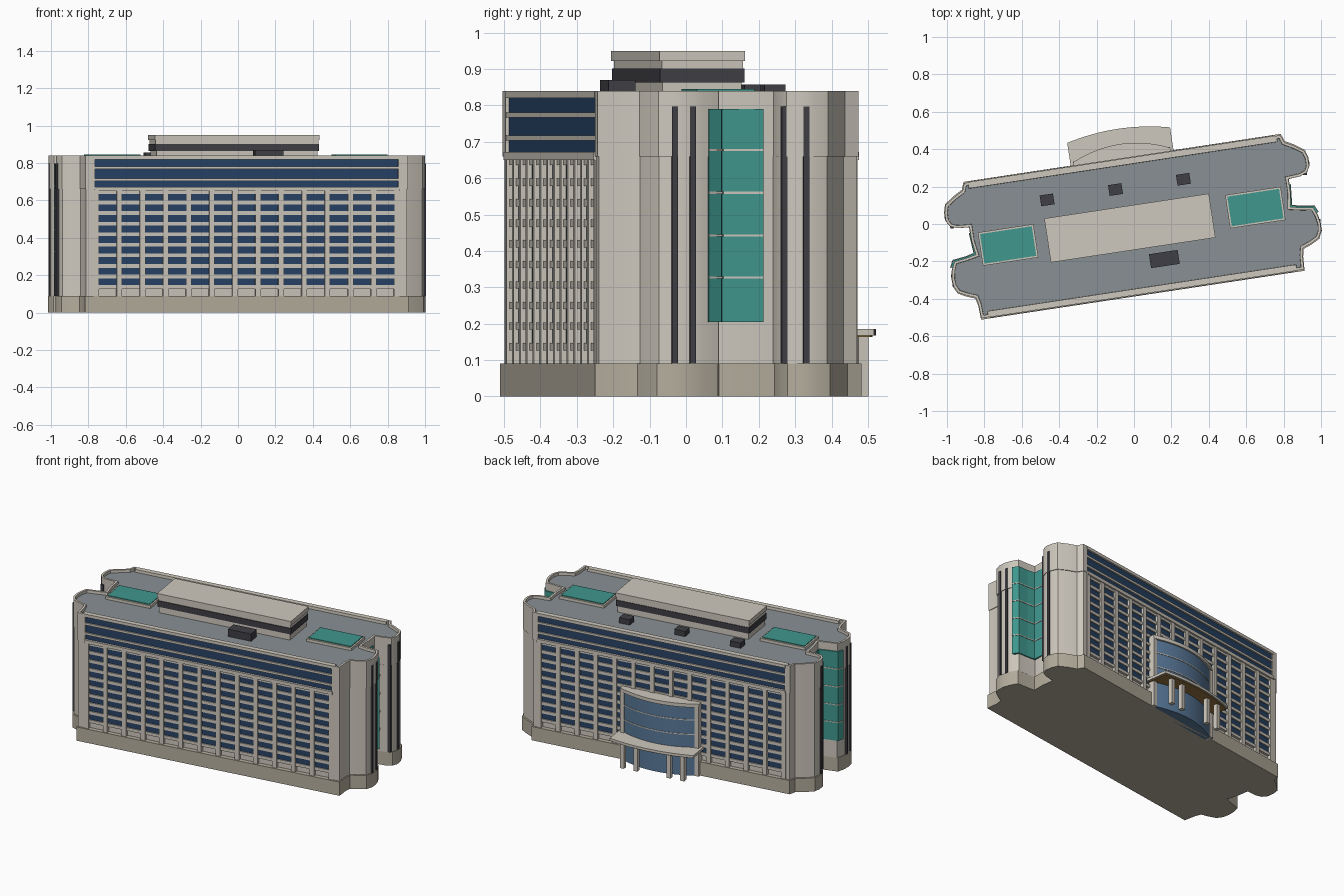
import bpy, bmesh, math
from mathutils import Matrix

if "Cube" in bpy.data.objects:
    bpy.data.objects.remove(bpy.data.objects["Cube"])

# The whole building is turned about z, so parts are laid out in a local frame
FRAME = Matrix.Translation((-0.01, -0.0015, 0)) @ Matrix.Rotation(math.radians(8.6), 4, 'Z')


def material(name, rgb):
    m = bpy.data.materials.new(name)
    m.diffuse_color = (*rgb, 1)
    m.use_nodes = True
    m.node_tree.nodes["Principled BSDF"].inputs["Base Color"].default_value = m.diffuse_color
    return m


STONE = material("stone", (0.62, 0.58, 0.51))
BASE = material("base_stone", (0.46, 0.42, 0.34))
NAVY = material("navy_glass", (0.02, 0.055, 0.13))
BLUE = material("blue_glass", (0.10, 0.19, 0.32))
TEAL = material("teal_glass", (0.05, 0.31, 0.27))
DARK = material("dark_metal", (0.05, 0.05, 0.06))
ROOF = material("roof_grey", (0.25, 0.28, 0.30))
BROWN = material("soffit_brown", (0.30, 0.18, 0.05))


def finish(name, bm, *mats, smooth=False):
    bmesh.ops.recalc_face_normals(bm, faces=bm.faces)
    me = bpy.data.meshes.new(name)
    bm.to_mesh(me)
    bm.free()
    for m in mats:
        me.materials.append(m)
    ob = bpy.data.objects.new(name, me)
    bpy.context.collection.objects.link(ob)
    ob.matrix_world = FRAME
    if smooth:
        bpy.ops.object.select_all(action='DESELECT')
        ob.select_set(True)
        bpy.context.view_layer.objects.active = ob
        bpy.ops.object.shade_smooth_by_angle(angle=math.radians(35))
    return ob


def boxes(name, items, mat):
    """One object from boxes given as (u0, u1, v0, v1, z0, z1)."""
    bm = bmesh.new()
    for u0, u1, v0, v1, z0, z1 in items:
        mtx = Matrix.Translation(((u0 + u1) / 2, (v0 + v1) / 2, (z0 + z1) / 2)) \
            @ Matrix.Diagonal((abs(u1 - u0), abs(v1 - v0), abs(z1 - z0), 1))
        bmesh.ops.create_cube(bm, size=1, matrix=mtx)
    return finish(name, bm, mat)


def prism(name, pts, spans, mat, smooth=False, parapet=False):
    """Extrude a plan outline over each (z0, z1) span."""
    bm = bmesh.new()
    for z0, z1 in spans:
        low = [bm.verts.new((u, v, z0)) for u, v in pts]
        top = [bm.verts.new((u, v, z1)) for u, v in pts]
        n = len(pts)
        bm.faces.new(low[::-1])
        cap = bm.faces.new(top)
        for i in range(n):
            bm.faces.new((low[i], low[(i + 1) % n], top[(i + 1) % n], top[i]))
    if parapet:
        bm.normal_update()
        bmesh.ops.inset_region(bm, faces=[cap], thickness=0.014, use_even_offset=True)
        bmesh.ops.inset_region(bm, faces=[cap], thickness=0.001, depth=-0.018, use_even_offset=True)
        cap.material_index = 1
    return finish(name, bm, mat, ROOF, smooth=smooth)


# Plan outline: right half from front to back, mirrored for the left half
half = [(.82, -.358), (.82, -.376), (.872, -.376), (.876, -.30), (.885, -.262), (.93, -.245),
        (.975, -.222), (.993, -.185), (.996, -.145), (.988, -.10), (.970, -.055), (.91, -.047),
        (.85, -.035), (.862, .04), (.862, .115), (.93, .12), (.965, .135), (.982, .165),
        (.982, .21), (.970, .25), (.92, .285), (.87, .312), (.855, .352), (.82, .352), (.82, .334)]


def outline(pts, su=1.0, sv=1.0):
    right = [(u * su, v * sv) for u, v in pts]
    return right + [(-u, v) for u, v in reversed(right)]


prism("base_plinth", outline(half[1:-1], 1.003, 1.02), [(0, .09)], BASE, smooth=True)
prism("lower_body", outline(half, .996, .99), [(.09, .66)], STONE, smooth=True)
prism("upper_body", outline(half), [(.66, .84)], STONE, smooth=True, parapet=True)

# Long facades: window grid below, ribbon windows above
COLS, ROWS, PITCH, FLOOR = 13, 9, .125, .0565
for side, wall, out in (("front", -.350, -1), ("back", .327, 1)):
    def d(depth):
        return wall + out * depth
    boxes(side + "_window_glass", [(-.805, .805, wall, d(.012), .145, .65)], NAVY)
    boxes(side + "_spandrels", [(-.81, .81, wall, d(.019), .127 + i * FLOOR, .147 + i * FLOOR)
                                for i in range(ROWS + 1)], STONE)
    boxes(side + "_piers", [((i - COLS / 2) * PITCH - .0145, (i - COLS / 2) * PITCH + .0145,
                             wall, d(.026), .09, .655) for i in range(COLS + 1)], STONE)
    boxes(side + "_ribbon_glass", [(-.82, .82, wall, d(.016), .665, .825)], NAVY)
    boxes(side + "_ribbon_bands", [(-.825, .825, wall, d(e), a, b) for a, b, e in
                                   ((.65, .672, .031), (.703, .717, .025),
                                    (.767, .781, .025), (.82, .84, .027))], STONE)

# Ends: teal glass in the notch and dark slots on the rounded lobes
for side, s in (("right", 1), ("left", -1)):
    def notch(o):
        p = [(.994 + o, -.085), (.976 + o, -.048 + o), (.91, -.040 + o), (.859 + o, -.028 + o),
             (.868 + o, .085), (.83, .085), (.83, -.06), (.96, -.085)]
        return [(s * u, v) for u, v in p]
    prism(side + "_notch_glass", notch(0), [(.205, .79)], TEAL)
    prism(side + "_notch_bands", notch(.003), [(z - .003, z + .003) for z in (.327, .442, .56, .677)], STONE)
    boxes(side + "_dark_slots", [(s * (u - .02), s * u, v - .008, v + .008, .09, .797)
                                 for u, v in ((.998, -.18), (.999, -.13), (.964, .13), (.986, .187))], DARK)

# Rooftop penthouse
boxes("penthouse_walls", [(-.45, .42, -.128, .092, .82, .865), (-.455, .425, -.13, .095, .9, .922),
                          (-.46, .43, -.137, .101, .922, .95)], STONE)
boxes("penthouse_window_band", [(-.458, .428, -.135, .099, .863, .902)], DARK)

# Skylights and rooftop units
boxes("skylight_frames", [(c - .15, c + .15, -.1, .08, .81, .84) for c in (-.672, .665)], STONE)
boxes("skylights", [(c - .14, c + .14, -.09, .07, .81, .845) for c in (-.672, .665)], TEAL)
boxes("roof_units", [(c - .036, c + .036, .168, .226, .81, .857) for c in (-.43, -.06, .307)]
      + [(.065, .22, -.247, -.172, .81, .87)], DARK)


# Back entrance: bowed glass bay and canopy on paired columns
def bow(w, back, edge, mid, n=16):
    arc = [(w * (1 - 2 * i / n), edge + (mid - edge) * (1 - (1 - 2 * i / n) ** 2)) for i in range(n + 1)]
    return [(-w, back), (w, back)] + arc


prism("bay_glass", bow(.245, .33, .368, .425), [(.0, .46)], BLUE, smooth=True)
prism("bay_bands", bow(.247, .33, .37, .428), [(.267, .273), (.362, .368)], STONE, smooth=True)
prism("bay_top", bow(.262, .33, .375, .434), [(.452, .475)], STONE, smooth=True)
boxes("bay_pilasters", [(s * .235, s * .262, .33, .378, 0, .46) for s in (-1, 1)], STONE)
prism("canopy", bow(.278, .33, .482, .516), [(.168, .185)], STONE, smooth=True)
prism("canopy_soffit", bow(.27, .33, .474, .508), [(.163, .17)], BROWN, smooth=True)
boxes("canopy_columns", [(u - .014, u + .014, .448, .476, 0, .168) for u in (-.2, -.11, .11, .2)], STONE)
